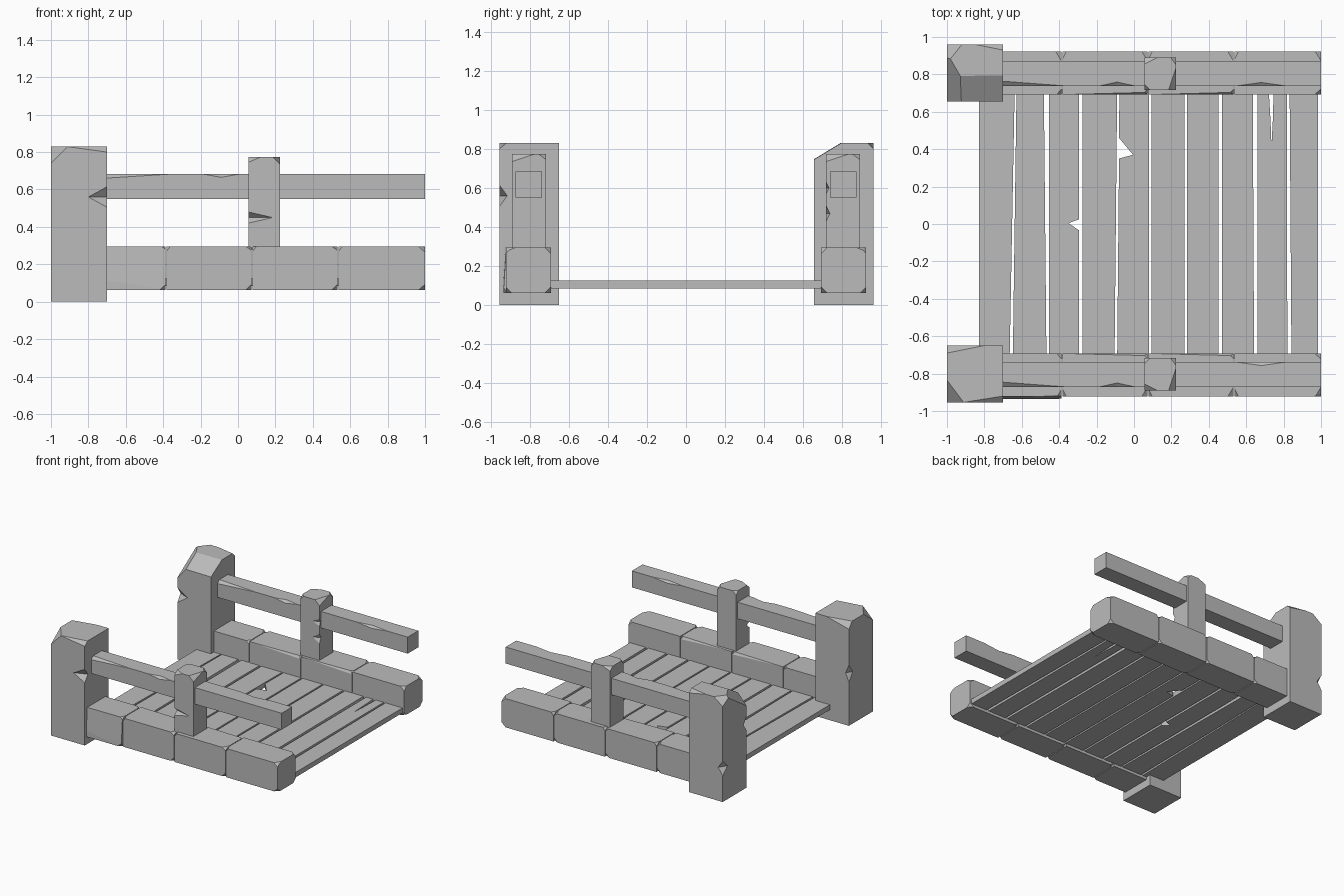
import bpy, bmesh
from mathutils import Vector

cube = bpy.data.objects.get("Cube")
if cube:
    bpy.data.objects.remove(cube, do_unlink=True)

grey = bpy.data.materials.new("stone_grey")
grey.use_nodes = True
grey.diffuse_color = (0.5, 0.5, 0.5, 1)
grey.node_tree.nodes["Principled BSDF"].inputs["Base Color"].default_value = (0.5, 0.5, 0.5, 1)
LONG = 9  # chip length that makes a parallel chamfer


def finish(name, bm):
    bmesh.ops.recalc_face_normals(bm, faces=bm.faces)
    mesh = bpy.data.meshes.new(name)
    bm.to_mesh(mesh)
    bm.free()
    mesh.materials.append(grey)
    obj = bpy.data.objects.new(name, mesh)
    bpy.context.collection.objects.link(obj)
    return obj


def block(name, lo, hi, chips=()):
    """Box with corners sliced off; a chip is (corner signs, cut length on each axis)."""
    lo, hi = Vector(lo), Vector(hi)
    bm = bmesh.new()
    bmesh.ops.create_cube(bm, size=1)
    for v in bm.verts:
        v.co = (lo + hi) / 2 + v.co * (hi - lo)
    for signs, cut in chips:
        corner = Vector([hi[i] if signs[i] > 0 else lo[i] for i in range(3)])
        normal = Vector([signs[i] / cut[i] for i in range(3)])
        point = corner - Vector((signs[0] * cut[0], 0, 0))
        res = bmesh.ops.bisect_plane(bm, geom=bm.verts[:] + bm.edges[:] + bm.faces[:],
                                     plane_co=point, plane_no=normal, clear_outer=True)
        edges = [e for e in res["geom_cut"] if isinstance(e, bmesh.types.BMEdge)]
        bmesh.ops.edgeloop_fill(bm, edges=edges)
    return finish(name, bm)


def notch(obj, at, size):
    """Chop an eight-sided wedge out of an edge."""
    bm = bmesh.new()
    for axis in range(3):
        for s in (-1, 1):
            p = Vector(at)
            p[axis] += s * size[axis]
            bm.verts.new(p)
    bmesh.ops.convex_hull(bm, input=bm.verts)
    cutter = finish("notch_cutter", bm)
    cutter.hide_render = True
    mod = obj.modifiers.new("notch", "BOOLEAN")
    mod.operation, mod.object, mod.solver = "DIFFERENCE", cutter, "EXACT"
    bpy.context.view_layer.objects.active = obj
    bpy.ops.object.modifier_apply(modifier=mod.name)
    bpy.data.objects.remove(cutter, do_unlink=True)


def plank(name, outline):
    bm = bmesh.new()
    face = bm.faces.new([bm.verts.new((x, y, 0.085)) for x, y in outline])
    res = bmesh.ops.extrude_face_region(bm, geom=[face])
    for v in res["geom"]:
        if isinstance(v, bmesh.types.BMVert):
            v.co.z = 0.125
    return finish(name, bm)


# Large end posts
post = block("front_post", (-1, -0.955, 0), (-0.7, -0.65, 0.83), [
    ((-1, -1, 1), (0.09, 0.12, 0.09)), ((1, -1, 1), (0.22, 0.035, 0.03)),
    ((-1, 1, 1), (0.2, 0.04, 0.05))])
notch(post, (-0.7, -0.955, 0.56), (0.1, 0.04, 0.055))
notch(post, (-1, -0.65, 0.42), (0.03, 0.05, 0.07))
post = block("back_post", (-1, 0.655, 0), (-0.7, 0.96, 0.83), [
    ((1, -1, 1), (LONG, 0.14, 0.085)), ((-1, -1, 1), (0.15, 0.26, 0.17)),
    ((-1, 1, 1), (0.08, 0.1, 0.06)), ((1, 1, 1), (0.15, 0.03, 0.03))])
notch(post, (-1, 0.655, 0.52), (0.09, 0.04, 0.06))
notch(post, (-1, 0.96, 0.27), (0.04, 0.06, 0.06))

# Four-part stone beams, handrails and middle posts on both sides
joints = (-0.75, -0.385, 0.075, 0.535, 1)
for side, s in (("front", -1), ("back", 1)):
    def span(a, b):
        return sorted((s * a, s * b))

    for i in range(4):
        inner, outer = span(0.692, 0.935 if (s, i) == (-1, 0) else 0.922)
        chips = [((1, s, 1), (0.03, 0.05, 0.02)), ((-1, s, 1), (0.02, 0.04, 0.025)),
                 ((1, -s, 1), (0.025, 0.03, 0.02)), ((1, s, -1), (0.03, 0.02, 0.03)),
                 ((-1, -s, -1), (0.03, 0.03, 0.02))]
        if (s, i) == (-1, 0):
            chips.append(((1, -1, 1), (1.5, 0.015, 0.23)))
        if i in (1, 2):
            chips.append(((1, -s, 1), (0.45, 0.012, 0.02)))
        if i == 3:
            chips += [((1, a, b), (0.035, 0.03, 0.03)) for a in (-1, 1) for b in (-1, 1)]
        gap = 0.003 if i < 3 else 0
        block(f"{side}_beam_{i + 1}", (joints[i] + 0.003, inner, 0.063),
              (joints[i + 1] - gap, outer, 0.295), chips)

    y0, y1 = span(0.737, 0.872)
    rail = block(f"{side}_rail", (-0.75, y0, 0.55), (1, y1, 0.683),
                 [((-1, -1, 1), (0.4, 0.03, 0.025))])
    notch(rail, (-0.09, y0, 0.683), (0.1, 0.022, 0.018))
    notch(rail, (0.68, s * 0.737, 0.683), (0.14, 0.02, 0.015))

    y0, y1 = span(0.717, 0.89)
    post = block(f"{side}_middle_post", (0.055, y0, 0.28), (0.225, y1, 0.775), [
        ((1, -1, 1), (0.04, 0.12, 0.04)), ((-1, s, 1), (0.07, 0.035, 0.03)),
        ((1, 1, 1), (0.03, 0.04, 0.03)), ((-1, -s, 1), (0.03, 0.03, 0.03))])
    if s < 0:
        notch(post, (0.055, y0, 0.45), (0.13, 0.035, 0.03))
    else:
        notch(post, (0.225, y0, 0.47), (0.06, 0.02, 0.04))
        notch(post, (0.225, y0, 0.6), (0.06, 0.015, 0.03))

# Deck planks: left and right edge at the front, then at the back
edges = [(-0.83, -0.665, -0.83, -0.638), (-0.648, -0.468, -0.628, -0.482),
         (-0.455, -0.293, -0.455, -0.293), (-0.275, -0.104, -0.275, -0.09),
         (-0.09, 0.08, -0.078, 0.08), (0.093, 0.27, 0.093, 0.27),
         (0.283, 0.453, 0.283, 0.453), (0.47, 0.642, 0.47, 0.635),
         (0.66, 0.82, 0.66, 0.817), (0.842, 0.985, 0.832, 0.985)]
right_bites = {2: [(-0.293, -0.035), (-0.35, 0.005), (-0.293, 0.025)]}
left_bites = {4: [(-0.08, 0.46), (-0.005, 0.37), (-0.08, 0.35)]}
back_splits = {8: [(0.747, 0.72), (0.742, 0.55), (0.735, 0.42), (0.73, 0.55), (0.72, 0.72)]}
for i, (fl, fr, bl, br) in enumerate(edges):
    plank(f"plank_{i + 1}", [(fl, -0.72), (fr, -0.72)] + right_bites.get(i, []) + [(br, 0.72)]
          + back_splits.get(i, []) + [(bl, 0.72)] + left_bites.get(i, []))
